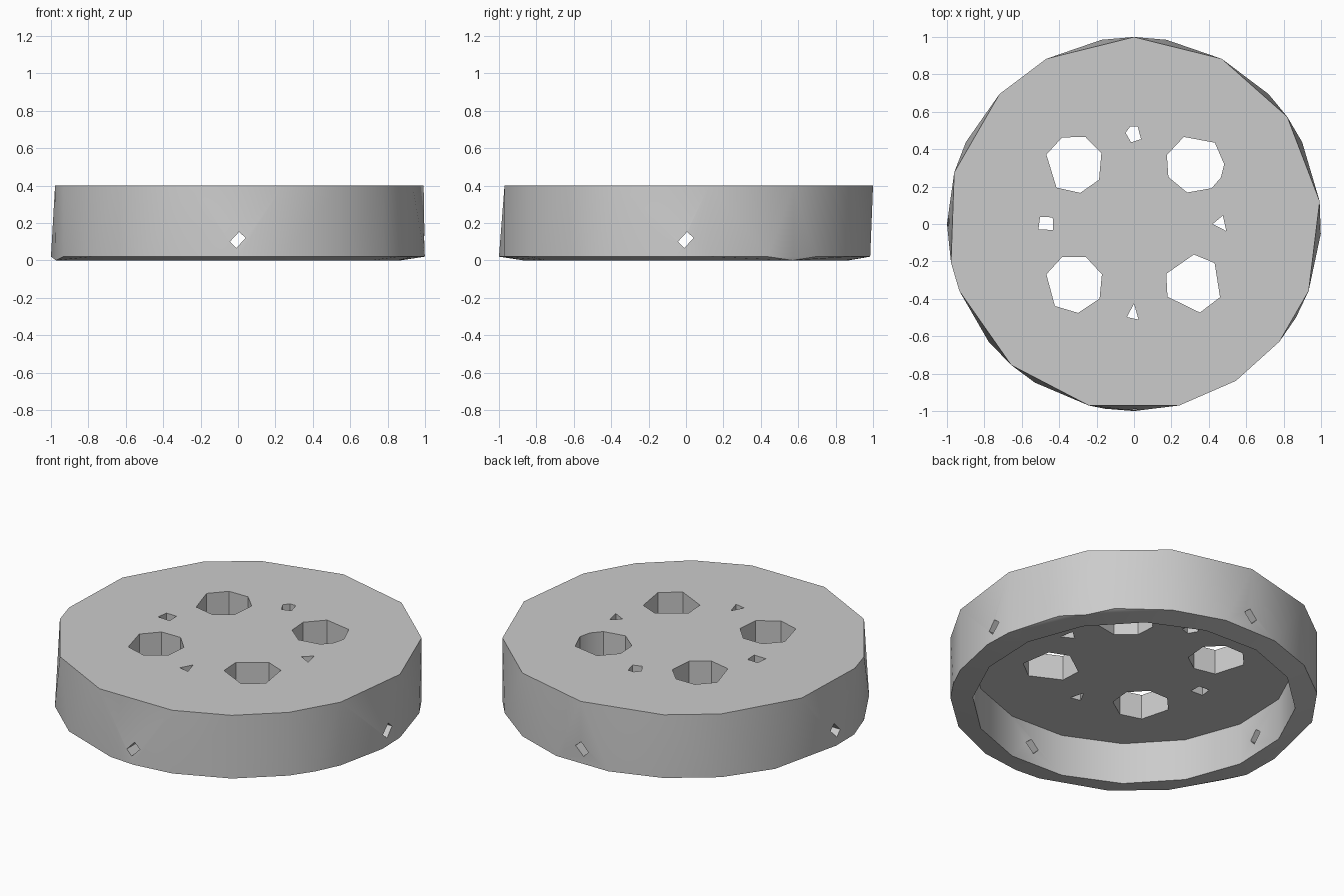
import bpy, bmesh
from math import radians, cos, sin
from mathutils import Matrix, Vector

default = bpy.data.objects.get("Cube")
if default:
    bpy.data.objects.remove(default, do_unlink=True)

grey = bpy.data.materials.new("light grey")
grey.use_nodes = True
grey.diffuse_color = (0.6, 0.6, 0.6, 1)
grey.node_tree.nodes["Principled BSDF"].inputs["Base Color"].default_value = (0.6, 0.6, 0.6, 1)


def ring(angles, radius, z, cx=0, cy=0):
    """Points on a circle at the given angles in degrees."""
    return [Vector((cx + radius * cos(radians(a)), cy + radius * sin(radians(a)), z))
            for a in angles]


def hull(name, points):
    """Convex solid wrapped around the points."""
    bm = bmesh.new()
    for p in points:
        bm.verts.new(p)
    result = bmesh.ops.convex_hull(bm, input=bm.verts[:])
    loose = {g for g in result["geom_interior"] + result["geom_unused"]
             if isinstance(g, bmesh.types.BMVert)}
    bmesh.ops.delete(bm, geom=list(loose), context='VERTS')
    bmesh.ops.dissolve_limit(bm, angle_limit=0.002, verts=bm.verts[:], edges=bm.edges[:])
    bmesh.ops.recalc_face_normals(bm, faces=bm.faces[:])
    mesh = bpy.data.meshes.new(name)
    bm.to_mesh(mesh)
    bm.free()
    mesh.materials.append(grey)
    obj = bpy.data.objects.new(name, mesh)
    bpy.context.collection.objects.link(obj)
    return obj


def cut(target, points):
    """Subtract the hull of the points from the target."""
    cutter = hull("cutter", points)
    cutter.hide_render = True
    mod = target.modifiers.new("cut", 'BOOLEAN')
    mod.operation, mod.solver, mod.object = 'DIFFERENCE', 'EXACT', cutter
    bpy.context.view_layer.objects.active = target
    bpy.ops.object.modifier_apply(modifier=mod.name)
    bpy.data.objects.remove(cutter, do_unlink=True)


# Faceted cap body: top and lower rims have different corners
INNER = [9 + k * 22.5 for k in range(16)]
top_rim = [7, 35, 62, 90, 118, 136, 164, 192, 201, 229, 256, 284, 303, 321, 339]
low_rim = [7, 26, 35, 44, 62, 80, 100, 118, 136, 154, 180, 201, 219, 238, 261,
           270, 284, 303, 321, 330, 339, 357]
body = hull("cap_body", ring(top_rim, 1, 0.4) + ring(low_rim, 1, 0.02)
            + ring([35, 192], 0.995, 0) + ring(INNER, 0.88, 0))

# Hollow underside
cut(body, ring(INNER, 0.88, -0.1) + ring(INNER, 0.88, 0.25))

# Large and small holes through the top plate: x, y, radius, corner angles
holes = [
    (-0.32, 0.32, 0.157, [114, 67, 22, -32, -78, -127, 161]),
    (0.325, 0.32, 0.157, [112, 47, 0, -27, -55, -105, -154, 162]),
    (-0.32, -0.32, 0.157, [114, 67, 19, -30, -82, -131, 161]),
    (0.32, -0.32, 0.157, [90, 45, -27, -78, -154, 160]),
    (0, 0.48, 0.046, [65, 115, 170, 250, -35]),
    (-0.47, 0, 0.05, [45, 130, 215, -40]),
    (0.467, 0, 0.046, [180, 80, -55]),
    (0, -0.472, 0.046, [90, 214, -58]),
]
for x, y, radius, angles in holes:
    cut(body, ring(angles, radius, 0.15, x, y) + ring(angles, radius, 0.5, x, y))

# Side holes, one straight bar through each pair of opposite walls
diamond = [(-0.043, 0.1), (0.005, 0.152), (0.042, 0.12), (-0.01, 0.066)]
for turn in (0, 90):
    spin = Matrix.Rotation(radians(turn), 3, 'Z')
    cut(body, [spin @ Vector((x, y, z)) for x, z in diamond for y in (-1.2, 1.2)])

# Smooth wall with sharp rims
bpy.ops.object.select_all(action='DESELECT')
body.select_set(True)
bpy.context.view_layer.objects.active = body
bpy.ops.object.shade_smooth_by_angle(angle=radians(30))
